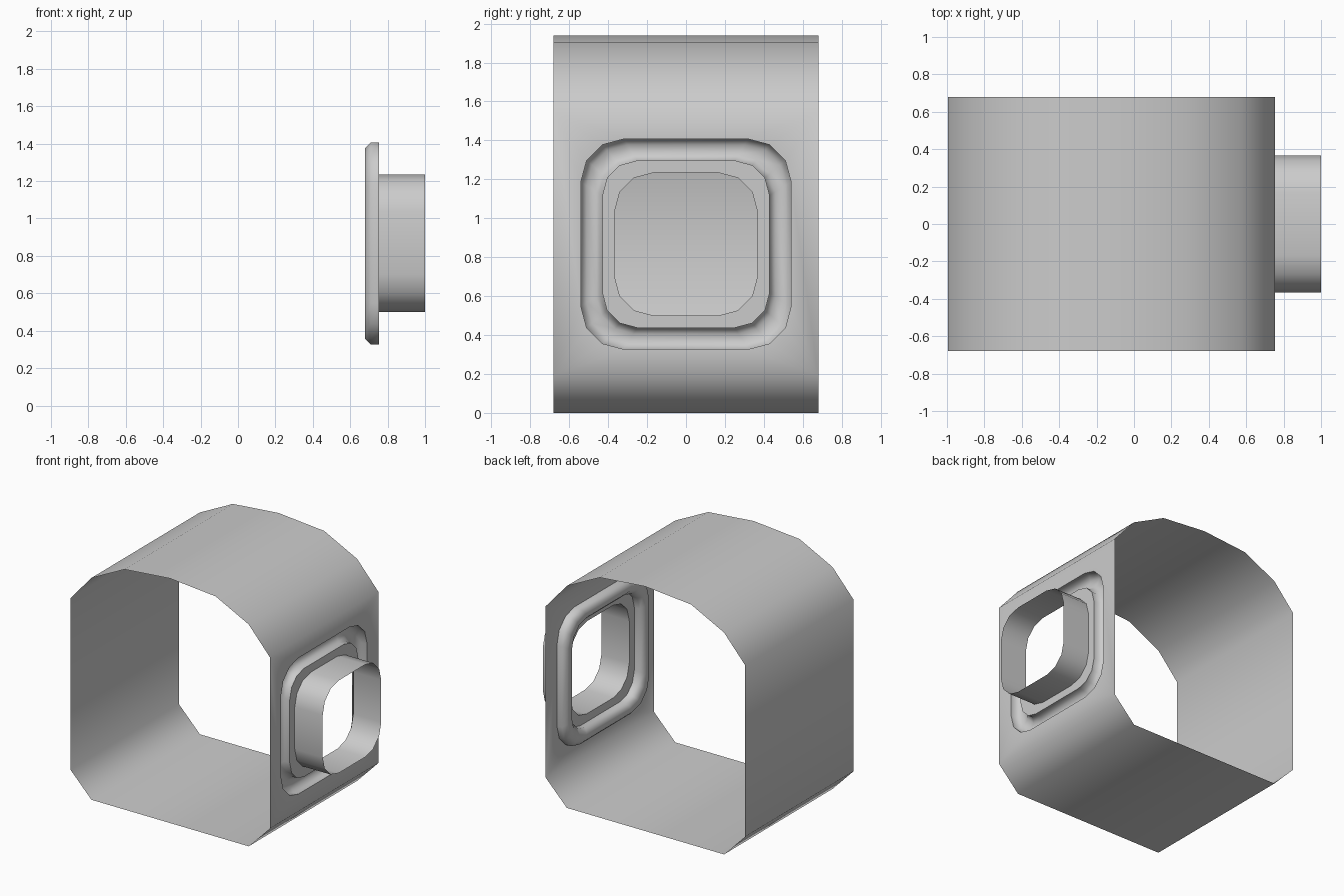
import bpy, bmesh, math

if "Cube" in bpy.data.objects:
    bpy.data.objects.remove(bpy.data.objects["Cube"])

HALF_Y = 0.68      # half depth of the open sleeve
CX, CZ = -0.12, 0.867
WALL_X = 0.755


def finish(name, bm):
    bmesh.ops.remove_doubles(bm, verts=bm.verts, dist=1e-4)
    me = bpy.data.meshes.new(name)
    bm.to_mesh(me)
    bm.free()
    ob = bpy.data.objects.new(name, me)
    bpy.context.collection.objects.link(ob)
    bpy.ops.object.select_all(action='DESELECT')
    ob.select_set(True)
    bpy.context.view_layer.objects.active = ob
    bpy.ops.object.shade_smooth_by_angle(angle=math.radians(62))
    return ob


def rounded_square(bm, x, half, r, seg=3):
    """Loop of 4*(seg+1) vertices in the side wall plane."""
    loop = []
    for q in range(4):
        a0 = q * math.pi / 2
        sy = 1 if q in (0, 3) else -1
        sz = 1 if q in (0, 1) else -1
        for i in range(seg + 1):
            a = a0 + i * math.pi / 2 / seg
            loop.append(bm.verts.new((x, sy * (half - r) + r * math.cos(a),
                                      CZ + sz * (half - r) + r * math.sin(a))))
    return loop


def skin(bm, loops):
    for a, b in zip(loops, loops[1:]):
        n = len(a)
        for i in range(n):
            j = (i + 1) % n
            bm.faces.new((a[i], a[j], b[j], b[i]))


# Arched sleeve, open at both ends, without its right wall
half = [(0.69, 0.0), (0.875, 0.19), (0.875, 1.55), (0.69, 1.76), (0.40, 1.905)]
right = [(CX + x, z) for x, z in half]
left = [(CX - x, z) for x, z in half]
ring = right + [(CX, 1.94)] + left[::-1]
bm = bmesh.new()
front = [bm.verts.new((x, -HALF_Y, z)) for x, z in ring]
back = [bm.verts.new((x, HALF_Y, z)) for x, z in ring]
for i in range(len(ring)):
    j = (i + 1) % len(ring)
    if i != 1:
        bm.faces.new((front[i], back[i], back[j], front[j]))

# Right wall, with a rounded opening
corners = [back[2], front[2], front[1], back[1]]
seg = 3
opening = rounded_square(bm, WALL_X, 0.54, 0.22, seg)
n = len(opening)
for q in range(4):
    for i in range(seg):
        k = q * (seg + 1) + i
        bm.faces.new((corners[q], opening[k + 1], opening[k]))
    k = q * (seg + 1) + seg
    bm.faces.new((corners[q], corners[(q + 1) % 4], opening[(k + 1) % n], opening[k]))
bmesh.ops.recalc_face_normals(bm, faces=bm.faces)
if sum(f.normal.x * (f.calc_center_median().x - CX) for f in bm.faces) < 0:
    bmesh.ops.reverse_faces(bm, faces=bm.faces)
finish("arched_sleeve", bm)

# Recessed groove, inner lip and projecting collar
section = [(WALL_X, 0.54, 0.22), (0.71, 0.54, 0.22), (0.68, 0.51, 0.21),
           (0.68, 0.46, 0.19), (0.71, 0.43, 0.18), (WALL_X, 0.43, 0.18),
           (WALL_X, 0.367, 0.20), (1.0, 0.367, 0.20)]
bm = bmesh.new()
skin(bm, [rounded_square(bm, *s) for s in section])
finish("grooved_collar", bm)
